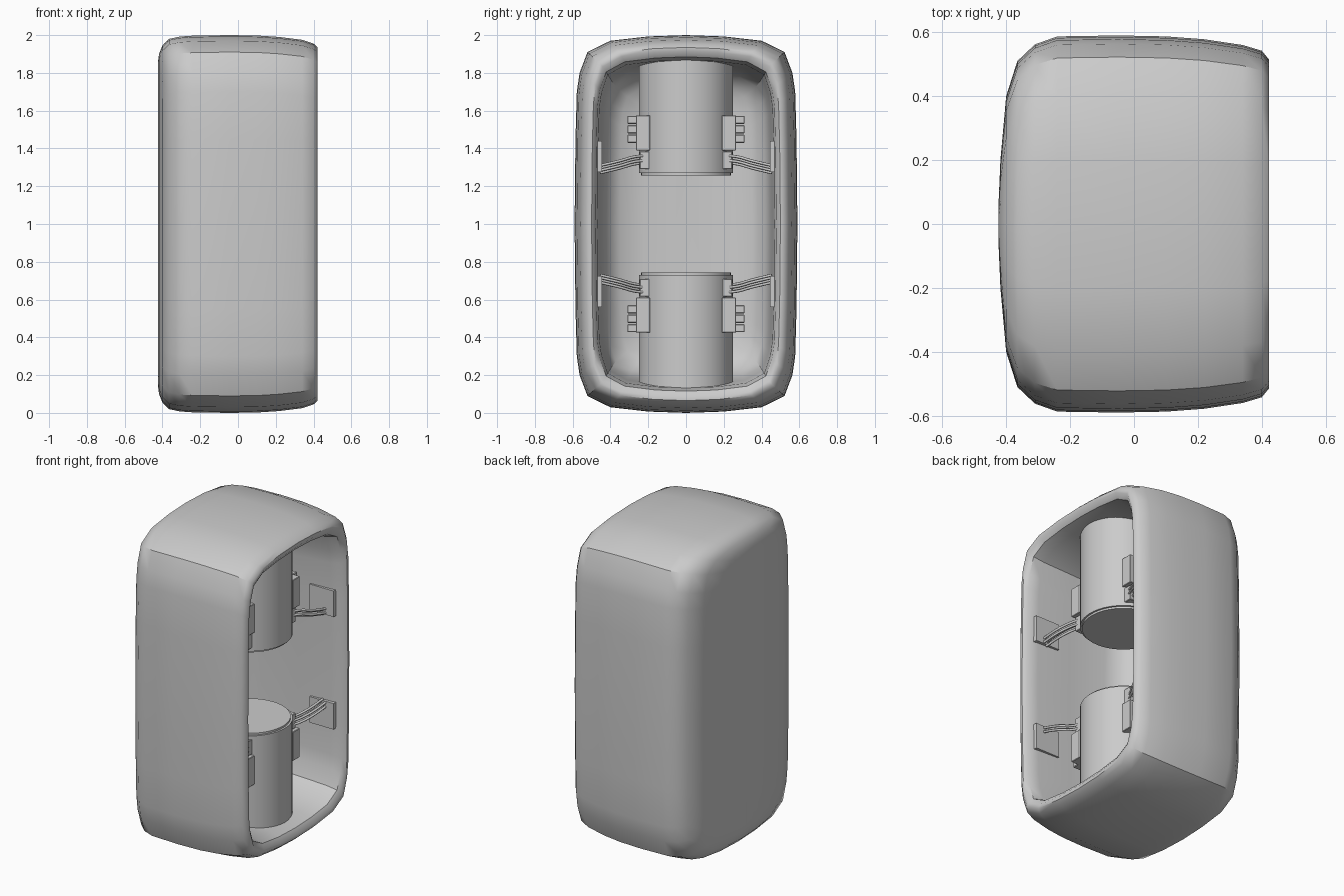
import bpy, bmesh
from mathutils import Vector

if "Cube" in bpy.data.objects:
    bpy.data.objects.remove(bpy.data.objects["Cube"])

# normalised quarter outline of the housing, (y, z)
QUARTER = [(1, 0), (.992, .45), (.98, .7), (.955, .8), (.885, .91), (.68, .97), (.34, .993), (0, 1)]
OUTLINE = (QUARTER
           + [(-y, z) for y, z in QUARTER[-2::-1]]
           + [(-y, -z) for y, z in QUARTER[1:]]
           + [(y, -z) for y, z in QUARTER[-2:0:-1]])


def smooth(ob, angle=0.6):
    bpy.ops.object.select_all(action='DESELECT')
    ob.select_set(True)
    bpy.context.view_layer.objects.active = ob
    bpy.ops.object.shade_smooth_by_angle(angle=angle)


def mesh_object(name, bm):
    bmesh.ops.recalc_face_normals(bm, faces=bm.faces)
    me = bpy.data.meshes.new(name)
    bm.to_mesh(me)
    bm.free()
    ob = bpy.data.objects.new(name, me)
    bpy.context.collection.objects.link(ob)
    return ob


def loft(name, rings):
    """Skin rings of (x, half width, half height) and close both ends."""
    bm = bmesh.new()
    loops = [[bm.verts.new((x, hy * u, 1 + hz * v)) for u, v in OUTLINE] for x, hy, hz in rings]
    n = len(OUTLINE)
    for a, b in zip(loops, loops[1:]):
        for i in range(n):
            bm.faces.new((a[i], a[(i + 1) % n], b[(i + 1) % n], b[i]))
    bm.faces.new(loops[0])
    bm.faces.new(loops[-1])
    return mesh_object(name, bm)


def box(name, lo, hi, bevel=0.0):
    bm = bmesh.new()
    lo, hi = Vector(lo), Vector(hi)
    bmesh.ops.create_cube(bm, size=1)
    for v in bm.verts:
        v.co = (lo + hi) / 2 + v.co * (hi - lo)
    if bevel:
        bmesh.ops.bevel(bm, geom=bm.edges[:], offset=bevel, segments=1, affect='EDGES')
    return mesh_object(name, bm)


def corner_box(name, xs, ys, zs, sy, sz, bevel=0.0):
    """Box given for the upper +y corner, mirrored by sy and about z = 1 by sz."""
    y = sorted(sy * v for v in ys)
    z = sorted(1 + sz * (v - 1) for v in zs)
    return box(name, (xs[0], y[0], z[0]), (xs[1], y[1], z[1]), bevel)


# housing: outer skin from the back to the mouth, then the cavity back inwards
shell = loft("housing", [
    (-.424, .06, .86), (-.418, .2, .90), (-.40, .40, .945), (-.365, .51, .98),
    (-.31, .562, .992), (-.24, .587, .997), (-.05, .59, 1.0), (.1, .587, .998), (.22, .578, .99),
    (.34, .56, .975), (.40, .542, .955), (.422, .515, .935),
    (.422, .50, .915), (.40, .478, .885), (.33, .468, .868), (.1, .457, .852),
    (-.15, .445, .832), (-.25, .42, .80), (-.31, .35, .74), (-.335, .22, .66), (-.34, .08, .56)])
smooth(shell, 0.7)

for sz, level in ((1, "upper"), (-1, "lower")):
    # canister running into the end of the cavity
    bm = bmesh.new()
    bmesh.ops.create_cone(bm, cap_ends=True, segments=48, radius1=.25, radius2=.25, depth=.63)
    free_end = [e for e in bm.edges if all(v.co.z * sz < 0 for v in e.verts)]
    bmesh.ops.bevel(bm, geom=free_end, offset=.012, segments=2, affect='EDGES')
    can = mesh_object(level + "_canister", bm)
    can.location = (.08, 0, 1 + sz * .572)
    smooth(can)

    for sy, side in ((-1, "front"), (1, "back")):
        tag = level + "_" + side
        # junction box with three terminals and a cable socket
        corner_box(tag + "_junction_box", (0, .25), (.19, .265), (1.39, 1.575), sy, sz, .003)
        for k in range(3):
            z = 1.43 + k * .05
            corner_box(f"{tag}_terminal_{k}", (.14, .2), (.26, .31), (z, z + .043), sy, sz, .004)
        corner_box(tag + "_cable_socket", (.12, .235), (.19, .245), (1.29, 1.385), sy, sz, .003)
        # plate on the cavity wall
        corner_box(tag + "_wall_plate", (.19, .36), (.446, .47), (1.275, 1.44), sy, sz)

        # bundle of cables from socket to wall plate
        cu = bpy.data.curves.new(tag + "_cables", 'CURVE')
        cu.dimensions = '3D'
        cu.bevel_depth = .0075
        cu.bevel_resolution = 2
        cu.resolution_u = 6
        cu.use_fill_caps = True
        for k in range(4):
            d = (k - 1.5) * .013
            dx = .012 if k % 2 else -.012
            path = [(.2 + dx, .19, 1.343 + d), (.235 + dx, .27, 1.337 + d),
                    (.27 + dx, .35, 1.315 + d), (.29 + dx, .455, 1.29 + d)]
            sp = cu.splines.new('BEZIER')
            sp.bezier_points.add(len(path) - 1)
            for p, (x, y, z) in zip(sp.bezier_points, path):
                p.co = (x, sy * y, 1 + sz * (z - 1))
                p.handle_left_type = p.handle_right_type = 'AUTO'
        bpy.context.collection.objects.link(bpy.data.objects.new(tag + "_cables", cu))
